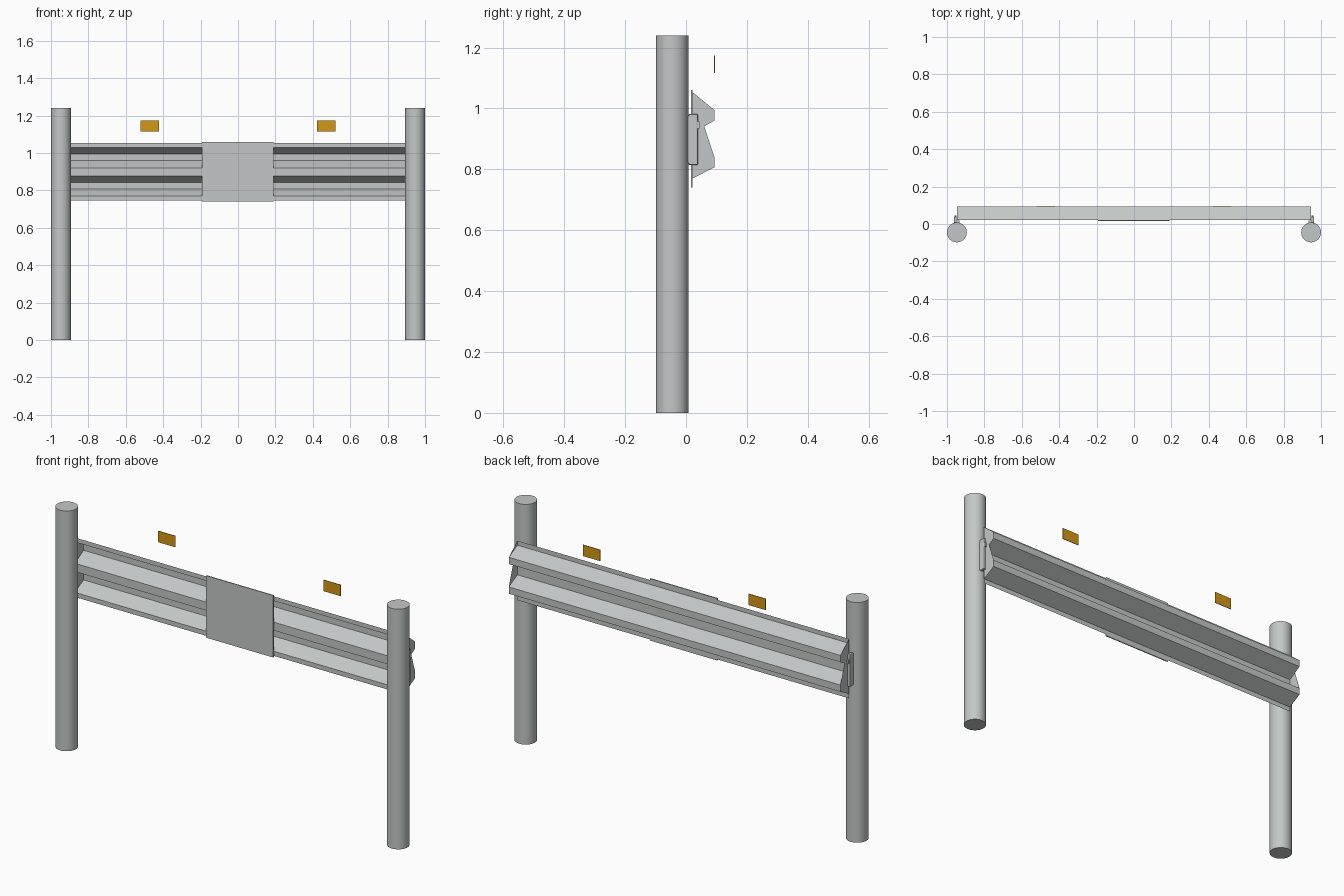
import bpy, bmesh, math
from mathutils import Matrix

if "Cube" in bpy.data.objects:
    bpy.data.objects.remove(bpy.data.objects["Cube"], do_unlink=True)


def material(name, rgb):
    m = bpy.data.materials.new(name)
    m.use_nodes = True
    col = (*rgb, 1.0)
    m.diffuse_color = col
    bsdf = next(n for n in m.node_tree.nodes if n.type == 'BSDF_PRINCIPLED')
    bsdf.inputs["Base Color"].default_value = col
    bsdf.inputs["Roughness"].default_value = 0.6
    return m


STEEL = material("galvanised_grey", (0.55, 0.575, 0.57))
AMBER = material("reflector_amber", (0.65, 0.31, 0.009))


def add_object(name, bm, mat):
    me = bpy.data.meshes.new(name)
    bm.to_mesh(me)
    bm.free()
    me.materials.append(mat)
    ob = bpy.data.objects.new(name, me)
    bpy.context.collection.objects.link(ob)
    return ob


def box(name, lo, hi, mat, bevel=0.0):
    bm = bmesh.new()
    size = [b - a for a, b in zip(lo, hi)]
    mid = [(a + b) / 2 for a, b in zip(lo, hi)]
    bmesh.ops.create_cube(bm, size=1, matrix=Matrix.Translation(mid) @ Matrix.Diagonal((*size, 1)))
    if bevel:
        bmesh.ops.bevel(bm, geom=bm.edges[:], offset=bevel, segments=2, affect='EDGES', profile=0.5)
    return add_object(name, bm, mat)


def mirrored_box(name, side, x0, x1, y0, y1, z0, z1, mat, bevel=0.0):
    xs = sorted((side * x0, side * x1))
    return box(name, (xs[0], y0, z0), (xs[1], y1, z1), mat, bevel)


POST_X, POST_Y, POST_R, POST_H = 0.947, -0.045, 0.053, 1.24
FRONT, BACK = 0.022, 0.093

# Corrugated rail profile (y, z), top to bottom
profile = [(FRONT, 1.053), (FRONT, 1.03), (BACK, 0.995), (BACK, 0.96),
           (FRONT, 0.92), (FRONT, 0.877), (BACK, 0.842), (BACK, 0.807),
           (FRONT, 0.77), (FRONT, 0.746)]

# Rail sheet swept between the posts
bm = bmesh.new()
rows = [[bm.verts.new((x, y, z)) for y, z in profile] for x in (-POST_X, POST_X)]
for i in range(len(profile) - 1):
    bm.faces.new((rows[0][i], rows[0][i + 1], rows[1][i + 1], rows[1][i]))
add_object("corrugated_rail", bm, STEEL)

for side, label in ((1, "left"), (-1, "right")):
    # Thin end closure: webs fanning from the top edge of the rail
    bm = bmesh.new()
    vs = [bm.verts.new((side * POST_X, y, z)) for y, z in profile]
    for i in (1, 2, 3, 5, 6, 7):
        bm.faces.new((vs[0], vs[i], vs[i + 1]))
    add_object(label + "_rail_end", bm, STEEL)

    # Round post
    bm = bmesh.new()
    bmesh.ops.create_cone(bm, cap_ends=True, segments=40, radius1=POST_R, radius2=POST_R,
                          depth=POST_H,
                          matrix=Matrix.Translation((side * POST_X, POST_Y, POST_H / 2)))
    post = add_object(label + "_post", bm, STEEL)
    for p in post.data.polygons:
        p.use_smooth = len(p.vertices) == 4

    # Mounting bracket: rounded web, foot against the post, bolt head
    mirrored_box(label + "_bracket_web", side, 0.949, 0.963, 0.008, 0.039,
                 0.814, 0.982, STEEL, 0.004)
    mirrored_box(label + "_bracket_foot", side, 0.932, 0.962, 0.006, 0.018,
                 0.82, 0.976, STEEL, 0.002)
    mirrored_box(label + "_bracket_bolt", side, 0.95, 0.96, 0.034, 0.045,
                 0.935, 0.957, STEEL)

    # Amber reflector plate
    mirrored_box(label + "_reflector", side, 0.423, 0.521, 0.0925, 0.0955,
                 1.116, 1.174, AMBER)

# Flat splice plate over the middle of the rail
box("splice_plate", (-0.193, 0.016, 0.74), (0.19, 0.0215, 1.06), STEEL)
